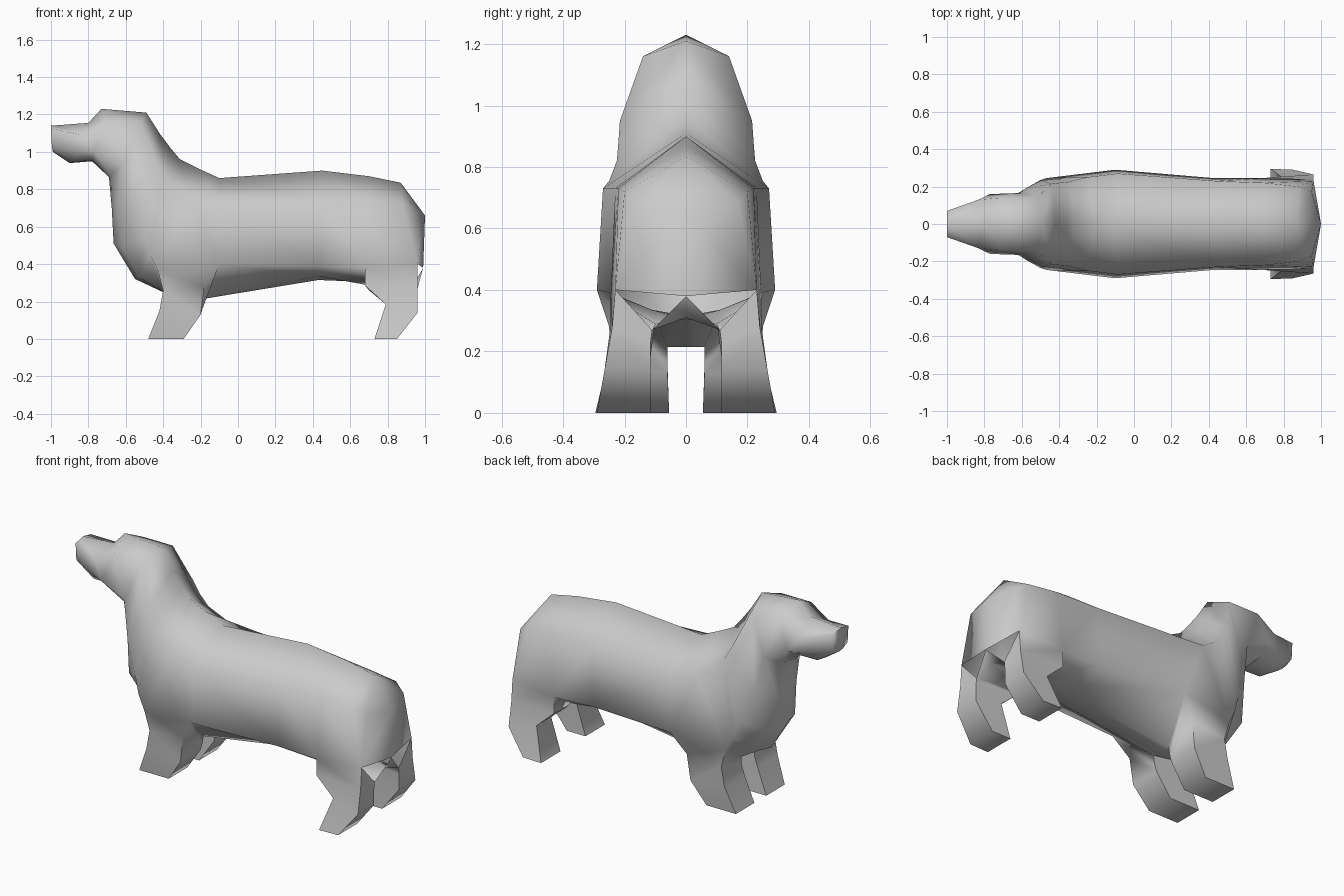
import bpy, bmesh, math

cube = bpy.data.objects.get("Cube")
if cube:
    bpy.data.objects.remove(cube, do_unlink=True)

# One plain grey coat
coat = bpy.data.materials.new("grey coat")
coat.use_nodes = True
GREY = (0.6, 0.6, 0.6, 1.0)
coat.diffuse_color = GREY
coat.node_tree.nodes["Principled BSDF"].inputs["Base Color"].default_value = GREY

# Half cross-sections, nose to tail: spine, upper side, lower side, groin, underside (x, y, z)
head = [
    [(-1, 0, 1.14), (-1, .07, 1.125), (-.995, .07, 1.03), (-.99, .035, 1.005), (-.99, 0, 1.0)],
    [(-.80, 0, 1.155), (-.83, .13, 1.09), (-.85, .12, 1.0), (-.89, .06, .945), (-.90, 0, .94)],
    [(-.73, 0, 1.23), (-.71, .14, 1.16), (-.77, .16, 1.0), (-.78, .08, .955), (-.78, 0, .95)],
    [(-.49, 0, 1.21), (-.52, .14, 1.16), (-.62, .165, .93), (-.68, .08, .875), (-.69, 0, .865)],
    [(-.42, 0, 1.10), (-.44, .215, .95), (-.58, .19, .72), (-.65, .09, .70), (-.675, 0, .70)],
]
torso = [
    [(-.36, 0, 1.02), (-.40, .22, .88), (-.50, .235, .55), (-.62, .12, .49), (-.665, 0, .51)],
    [(-.31, 0, .96), (-.35, .225, .82), (-.47, .245, .45), (-.53, .08, .33), (-.55, 0, .32)],
    [(-.21, 0, .91), (-.25, .25, .755), (-.43, .25, .37), (-.40, .06, .25), (-.40, 0, .25)],
    [(-.10, 0, .86), (-.09, .27, .73), (-.10, .29, .40), (-.18, .06, .215), (-.18, 0, .215)],
    [(.45, 0, .90), (.44, .23, .73), (.43, .245, .39), (.43, .11, .335), (.43, 0, .315)],
    [(.70, 0, .87), (.70, .22, .73), (.68, .245, .38), (.68, .10, .29), (.68, 0, .305)],
    [(.87, 0, .835), (.88, .20, .72), (.96, .23, .40), (.96, .11, .27), (.95, 0, .31)],
    [(1.0, 0, .66), (.95, .17, .68), (.96, .23, .40), (.96, .11, .27), (.99, 0, .38)],
]
rings = head + torso

# Leg loops from hip to sole: outer front, outer back, inner back, inner front
front_leg = [
    [(-.40, .245, .26), (-.18, .25, .28), (-.19, .06, .16), (-.40, .06, .21)],
    [(-.42, .245, .15), (-.20, .245, .13), (-.20, .06, .13), (-.42, .06, .15)],
    [(-.48, .225, 0), (-.29, .225, 0), (-.29, .055, 0), (-.48, .055, 0)],
]
hind_leg = [
    [(.68, .245, .285), (.96, .24, .28), (.96, .115, .23), (.70, .105, .26)],
    [(.79, .25, .185), (.96, .265, .14), (.96, .115, .14), (.79, .115, .185)],
    [(.73, .295, 0), (.85, .29, 0), (.85, .115, 0), (.73, .115, 0)],
]

bm = bmesh.new()
verts = {}


def vert(p):
    key = tuple(round(c, 4) + 0.0 for c in p)
    if key not in verts:
        verts[key] = bm.verts.new(key)
    return verts[key]


def face(*points):
    """Add a face and its mirror image, dropping repeated corners."""
    for side in (1, -1):
        corners = list(dict.fromkeys(vert((x, y * side, z)) for x, y, z in points))
        if len(corners) > 2 and not bm.faces.get(corners):
            bm.faces.new(corners)


def leg(root, loops):
    """Loft a leg from an opening in the body down to a closed sole."""
    chain = [root] + loops
    for a, b in zip(chain, chain[1:]):
        for i in range(4):
            j = (i + 1) % 4
            face(a[i], a[j], b[j], b[i])
    face(*chain[-1])


# Body skin, with the leg openings left out and lofted into legs
LEGS = {7: front_leg, 10: hind_leg}
for n, (a, b) in enumerate(zip(rings, rings[1:])):
    for i in range(4):
        if i == 2 and n in LEGS:
            leg([a[2], b[2], b[3], a[3]], LEGS[n])
        else:
            face(a[i], b[i], b[i + 1], a[i + 1])

# Nose and rump caps
face(*rings[0])
top, upper, lower, groin, under = rings[-1]
face(top, upper, lower, under)

bmesh.ops.recalc_face_normals(bm, faces=bm.faces)
mesh = bpy.data.meshes.new("dog_body")
bm.to_mesh(mesh)
bm.free()
mesh.materials.append(coat)
dog = bpy.data.objects.new("dog_body", mesh)
bpy.context.collection.objects.link(dog)

# Smooth coat, with crisp edges only at the soles and nose
bpy.ops.object.select_all(action='DESELECT')
dog.select_set(True)
bpy.context.view_layer.objects.active = dog
bpy.ops.object.shade_smooth_by_angle(angle=math.radians(80))
